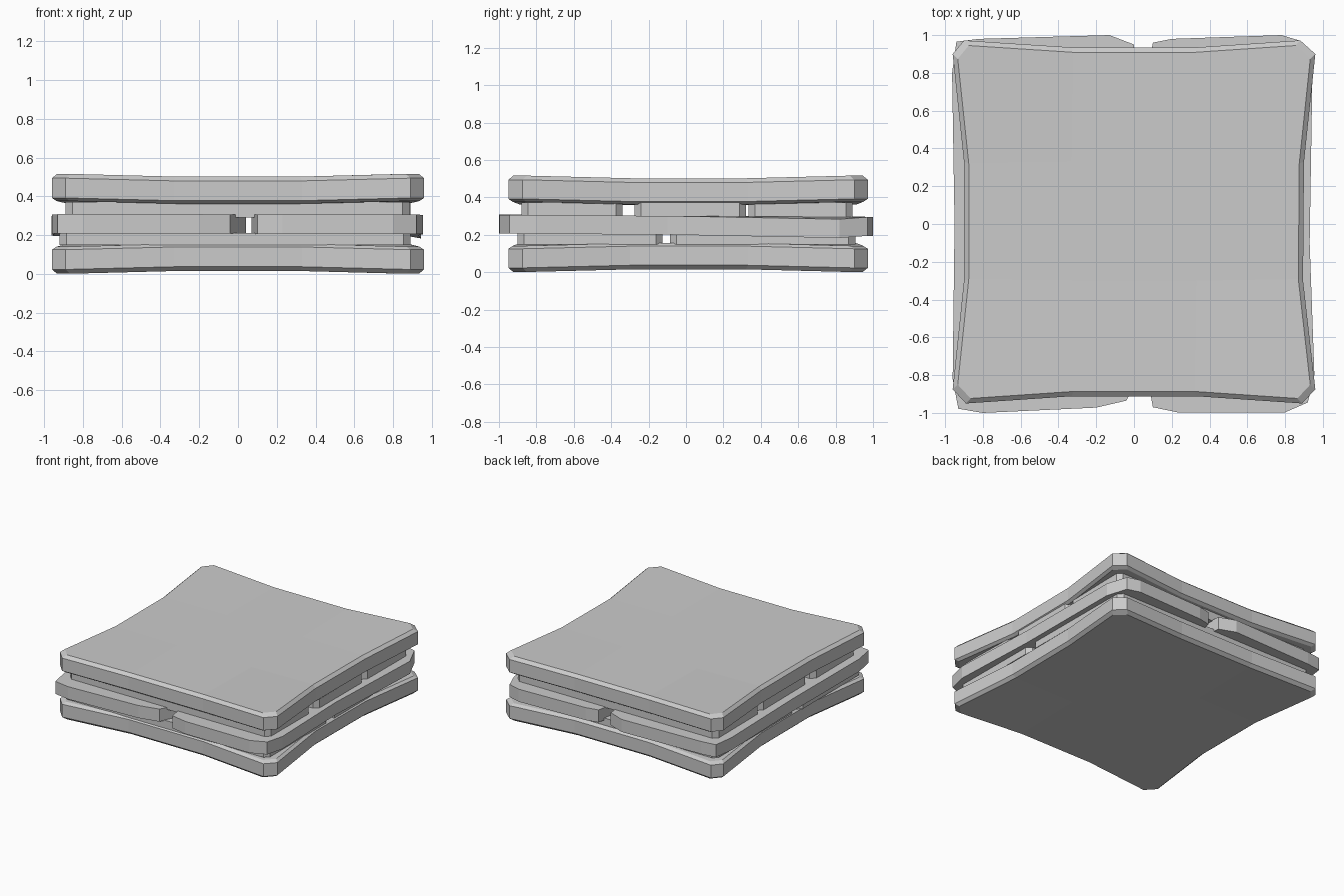
import bpy

if "Cube" in bpy.data.objects:
    bpy.data.objects.remove(bpy.data.objects["Cube"])


def make_object(name, verts, faces):
    me = bpy.data.meshes.new(name)
    me.from_pydata(verts, [], faces)
    me.update()
    ob = bpy.data.objects.new(name, me)
    bpy.context.collection.objects.link(ob)
    return ob


def slab(name, zmid, half, sign):
    """Square slab with pulled-out chamfered corners; sign is the outer side."""
    ring = [(.33, .935), (.88, .972), (.96, .90), (.90, .33),
            (.895, -.30), (.96, -.875), (.89, -.95), (.33, -.912),
            (-.33, -.912), (-.89, -.95), (-.96, -.875), (-.90, -.30),
            (-.90, .33), (-.96, .90), (-.90, .972), (-.33, .935)]
    inner = [(.33, .33), (.33, -.3), (-.33, -.3), (-.33, .33)]
    corner = {1, 2, 5, 6, 9, 10, 13, 14}
    verts = []
    # rings from inner side to outer side: scale and height within the slab
    for scale, h in ((.975, -half), (1, -half + .016), (1, half - .022), (.972, half)):
        for i, (x, y) in enumerate(ring):
            lift = .008 if i in corner else -.006
            verts.append((x * scale, y * scale, zmid + sign * (h + lift)))
    for h in (-half - .008, half - .008):
        verts += [(x, y, zmid + sign * h) for x, y in inner]
    faces = []
    for r in range(3):
        for i in range(16):
            j = (i + 1) % 16
            faces.append((r * 16 + i, r * 16 + j, r * 16 + 16 + j, r * 16 + 16 + i))
    # inner and outer caps
    for base, c, flip in ((0, 64, True), (48, 68, False)):
        cap = [(c, c + 1, c + 2, c + 3)]
        for k in range(4):
            a = 4 * k
            cap.append(tuple(base + (a + n) % 16 for n in range(4)) + (c + k,))
            cap.append((base + a + 3, base + (a + 4) % 16, c + (k + 1) % 4, c + k))
        faces += [f[::-1] if flip else f for f in cap]
    if sign > 0:
        faces = [f[::-1] for f in faces]
    ob = make_object(name, verts, faces)
    import bmesh
    bm = bmesh.new()
    bm.from_mesh(ob.data)
    bmesh.ops.recalc_face_normals(bm, faces=bm.faces)
    bm.to_mesh(ob.data)
    bm.free()


def plank(name, outline, z0, z1, sag=None):
    """Flat piece extruded from a clockwise outline, with optional height offset."""
    n = len(outline)
    off = [sag(x, y) if sag else 0 for x, y in outline]
    verts = [(x, y, z0 + o) for (x, y), o in zip(outline, off)]
    verts += [(x, y, z1 + o) for (x, y), o in zip(outline, off)]
    faces = [tuple(range(n)), tuple(reversed(range(n, 2 * n)))]
    faces += [(i, n + i, n + (i + 1) % n, (i + 1) % n) for i in range(n)]
    make_object(name, verts, faces)


# outer slabs
slab("bottom_slab", .079, .07, -1)
slab("top_slab", .438, .07, 1)


# middle layer: two long pieces with a narrow gap between them
def tilt(x, y):
    return -.006 * y - (.012 if x > .9 and y > .7 else 0)


plank("middle_left_slice",
      [(-.94, .965), (-.82, .98), (-.13, 1.0), (0, .95), (.01, .80), (.03, 0),
       (.04, -.78), (-.04, -.935), (-.2, -.972), (-.8, -1.0), (-.93, -.978),
       (-.96, -.82), (-.95, 0), (-.963, .80)], .202, .302, tilt)
plank("middle_right_slice",
      [(.1, .96), (.2, .98), (.78, 1.0), (.88, .97), (.945, .82), (.93, -.1),
       (.955, -.8), (.92, -.945), (.8, -.997), (.23, -.997), (.1, -.97),
       (.07, -.8), (.08, 0), (.07, .8)], .2, .3, tilt)

# thin filling strips above and below the middle layer
for name, x0, x1, y0, y1, z0, z1 in (
        ("upper_strip_front", -.89, .885, -.88, -.34, .292, .372),
        ("upper_strip_centre", -.885, .89, -.275, .32, .292, .372),
        ("upper_strip_back", -.89, .885, .335, .89, .29, .372),
        ("lower_strip_front", -.92, .89, -.90, -.125, .148, .212),
        ("lower_strip_back", -.90, .89, -.085, .905, .148, .212)):
    c = .035
    plank(name, [(x0, y1 - c), (x0 + c, y1), (x1 - c, y1), (x1, y1 - c),
                 (x1, y0 + c), (x1 - c, y0), (x0 + c, y0), (x0, y0 + c)], z0, z1)
